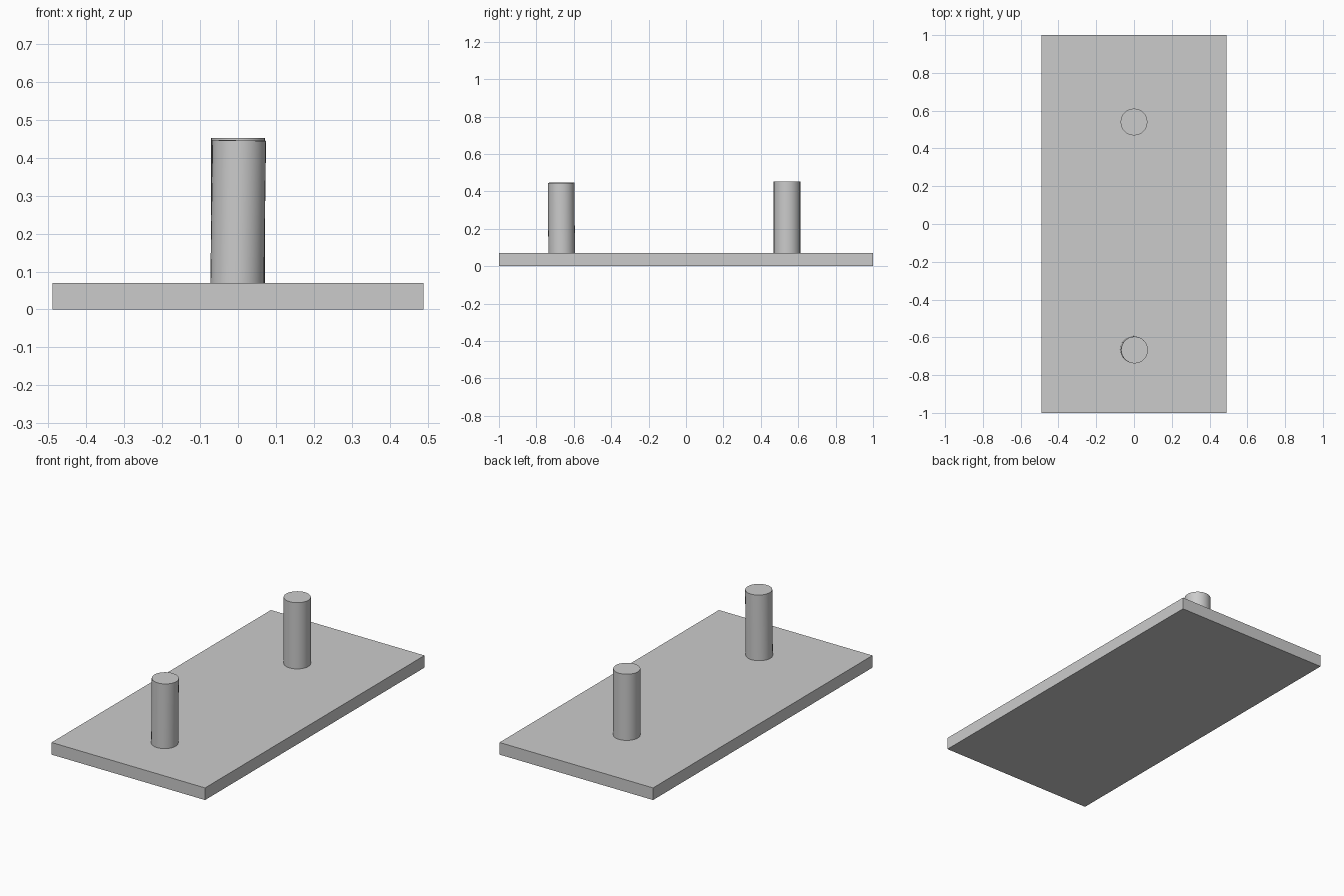
import bpy
import math
from mathutils import Vector

if "Cube" in bpy.data.objects:
    bpy.data.objects.remove(bpy.data.objects["Cube"])

PLATE_TOP = 0.07


def smooth(obj):
    bpy.ops.object.select_all(action='DESELECT')
    obj.select_set(True)
    bpy.context.view_layer.objects.active = obj
    bpy.ops.object.shade_smooth_by_angle(angle=math.radians(30))


def peg(name, bottom, top, radius):
    """Round peg running between two axis points."""
    a, b = Vector(bottom), Vector(top)
    axis = b - a
    bpy.ops.mesh.primitive_cylinder_add(
        vertices=32, radius=radius, depth=axis.length, location=(a + b) / 2,
        rotation=axis.to_track_quat('Z', 'Y').to_euler())
    obj = bpy.context.object
    obj.name = name
    smooth(obj)


# Flat base plate
bpy.ops.mesh.primitive_cube_add(size=1, location=(0, 0, PLATE_TOP / 2))
plate = bpy.context.object
plate.name = "base_plate"
plate.scale = (0.98, 2.0, PLATE_TOP)
bpy.ops.object.transform_apply(location=False, rotation=False, scale=True)

# Upright pegs, the front one leaning very slightly
peg("back_peg", (0, 0.54, PLATE_TOP - 0.005), (0, 0.54, 0.452), 0.071)
peg("front_peg", (-0.002, -0.665, PLATE_TOP - 0.005), (0.003, -0.667, 0.446), 0.071)
